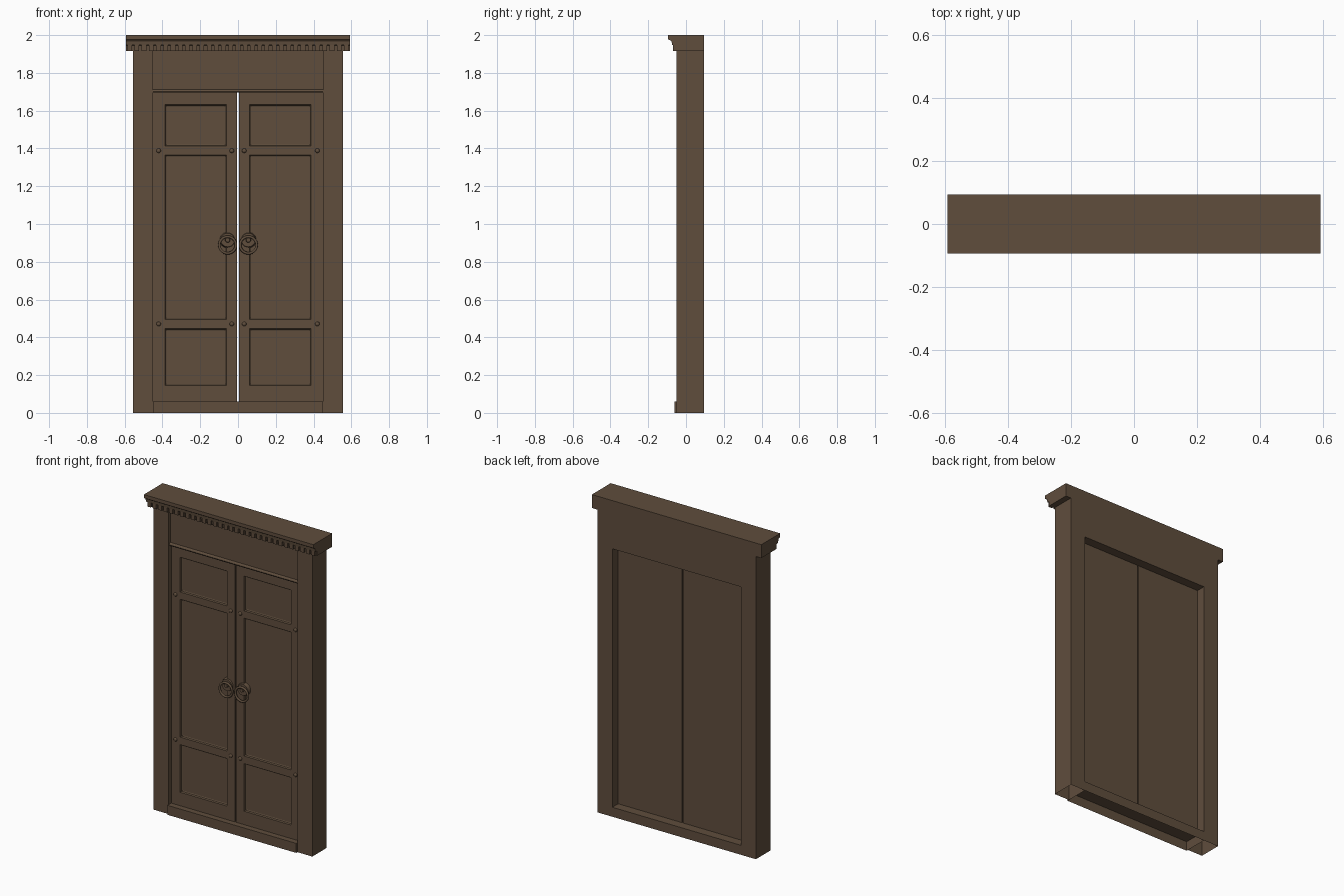
import bpy, bmesh, math
from mathutils import Vector, Matrix

old = bpy.data.objects.get("Cube")
if old:
    bpy.data.objects.remove(old, do_unlink=True)

wood = bpy.data.materials.new("dark brown wood")
colour = (0.115, 0.075, 0.046, 1)
wood.diffuse_color = colour
wood.use_nodes = True
wood.node_tree.nodes["Principled BSDF"].inputs["Base Color"].default_value = colour

BACK = 0.094
FACE = -0.025          # front plane of the door leaves
TO_FRONT = Matrix.Rotation(math.pi / 2, 4, 'X')


def finish(name, bm, smooth=False):
    bmesh.ops.recalc_face_normals(bm, faces=bm.faces)
    mesh = bpy.data.meshes.new(name)
    bm.to_mesh(mesh)
    bm.free()
    mesh.materials.append(wood)
    obj = bpy.data.objects.new(name, mesh)
    bpy.context.collection.objects.link(obj)
    if smooth:
        bpy.ops.object.select_all(action='DESELECT')
        obj.select_set(True)
        bpy.context.view_layer.objects.active = obj
        bpy.ops.object.shade_smooth_by_angle(angle=math.radians(40))
    return obj


def add_box(bm, lo, hi):
    lo, hi = Vector(lo), Vector(hi)
    size = hi - lo
    m = Matrix.Translation((lo + hi) / 2) @ Matrix.Diagonal((*size, 1))
    bmesh.ops.create_cube(bm, size=1, matrix=m)


def box(name, lo, hi, open_bottom=False):
    bm = bmesh.new()
    add_box(bm, lo, hi)
    obj_name = name
    bmesh.ops.recalc_face_normals(bm, faces=bm.faces)
    if open_bottom:
        low = [f for f in bm.faces if f.normal.z < -0.9]
        bmesh.ops.delete(bm, geom=low, context='FACES')
    return finish(obj_name, bm)


def extrude_x(name, profile, half):
    """Sweep a (y, z) profile along the whole width."""
    bm = bmesh.new()
    face = bm.faces.new([bm.verts.new((-half, y, z)) for y, z in profile])
    out = bmesh.ops.extrude_face_region(bm, geom=[face])
    verts = [v for v in out["geom"] if isinstance(v, bmesh.types.BMVert)]
    bmesh.ops.translate(bm, verts=verts, vec=(2 * half, 0, 0))
    return finish(name, bm)


def span(a, b, side):
    return sorted((a * side, b * side))


# Fixed frame
for side, label in ((1, "left"), (-1, "right")):
    x0, x1 = span(0.45, 0.555, side)
    box(label + "_pillar", (x0, -0.05, 0), (x1, BACK, 1.93), True)
box("sill", (-0.45, -0.062, 0), (0.45, BACK, 0.06), True)
box("header", (-0.45, -0.034, 1.695), (0.45, BACK, 1.93))
extrude_x("header_moulding", [(-0.03, 1.695), (-0.042, 1.695), (-0.046, 1.702),
                              (-0.042, 1.709), (-0.03, 1.715)], 0.45)

# Cornice and its row of small blocks
extrude_x("cornice", [(BACK, 2), (-BACK, 2), (-BACK, 1.978), (-0.088, 1.974),
                      (-0.08, 1.971), (-0.076, 1.966), (-0.074, 1.948),
                      (-0.058, 1.945), (-0.056, 1.915), (BACK, 1.915)], 0.593)
bm = bmesh.new()
count = 31
step = 2 * 0.593 / count
for i in range(count):
    x = -0.593 + step * (i + 0.5)
    add_box(bm, (x - step * 0.32, -0.07, 1.917), (x + step * 0.32, -0.05, 1.947))
finish("cornice_blocks", bm)

# Door leaves with sunken panels
PANEL_X = (0.06, 0.387)
PANELS = ((0.145, 0.446), (0.494, 1.366), (1.412, 1.632))
STUDS = [(x, z) for x in (0.033, 0.42) for z in (0.471, 1.388)]


def door(label, side):
    bm = bmesh.new()
    x0, x1 = span(0.004, 0.449, side)
    add_box(bm, (x0, FACE, 0.06), (x1, 0.036, 1.696))
    cuts = [((x * side, 0, 0), (1, 0, 0)) for x in PANEL_X]
    cuts += [((0, 0, z), (0, 0, 1)) for pair in PANELS for z in pair]
    for co, no in cuts:
        bmesh.ops.bisect_plane(bm, geom=bm.verts[:] + bm.edges[:] + bm.faces[:],
                               plane_co=co, plane_no=no)
    bmesh.ops.recalc_face_normals(bm, faces=bm.faces)
    sunk = []
    for f in bm.faces:
        c = f.calc_center_median()
        if (f.normal.y < -0.9 and PANEL_X[0] < abs(c.x) < PANEL_X[1]
                and any(a < c.z < b for a, b in PANELS)):
            sunk.append(f)
    bmesh.ops.inset_individual(bm, faces=sunk, thickness=0.005, depth=-0.01)
    bmesh.ops.inset_individual(bm, faces=sunk, thickness=0.008, depth=-0.003)
    bmesh.ops.dissolve_limit(bm, angle_limit=0.01, verts=bm.verts, edges=bm.edges)
    finish(label + "_door", bm)


def studs(label, side):
    bm = bmesh.new()
    for x, z in STUDS:
        m = Matrix.Translation((x * side, FACE, z)) @ Matrix.Diagonal((1, 0.7, 1, 1))
        bmesh.ops.create_uvsphere(bm, u_segments=12, v_segments=8, radius=0.012,
                                  matrix=m @ TO_FRONT)
    finish(label + "_studs", bm, True)


def handle(label, side):
    x = 0.055 * side
    # Round mount with a raised boss
    bm = bmesh.new()
    for radius, top, y0, y1 in ((0.042, 0.036, FACE + 0.014, -0.034),
                                (0.014, 0.011, -0.03, -0.046)):
        m = Matrix.Translation((x, (y0 + y1) / 2, 0.915)) @ TO_FRONT
        bmesh.ops.create_cone(bm, cap_ends=True, segments=24, radius1=radius,
                              radius2=top, depth=abs(y1 - y0), matrix=m)
    finish(label + "_handle_mount", bm, True)
    # Hanging pull ring
    bpy.ops.mesh.primitive_torus_add(
        major_segments=32, minor_segments=10, major_radius=0.044, minor_radius=0.007,
        location=(x, -0.042, 0.889), rotation=(math.pi / 2, 0, 0))
    ring = bpy.context.object
    ring.name = label + "_handle_ring"
    ring.data.materials.append(wood)
    bpy.ops.object.shade_smooth_by_angle(angle=math.radians(60))


for side, label in ((1, "left"), (-1, "right")):
    door(label, side)
    studs(label, side)
    handle(label, side)
